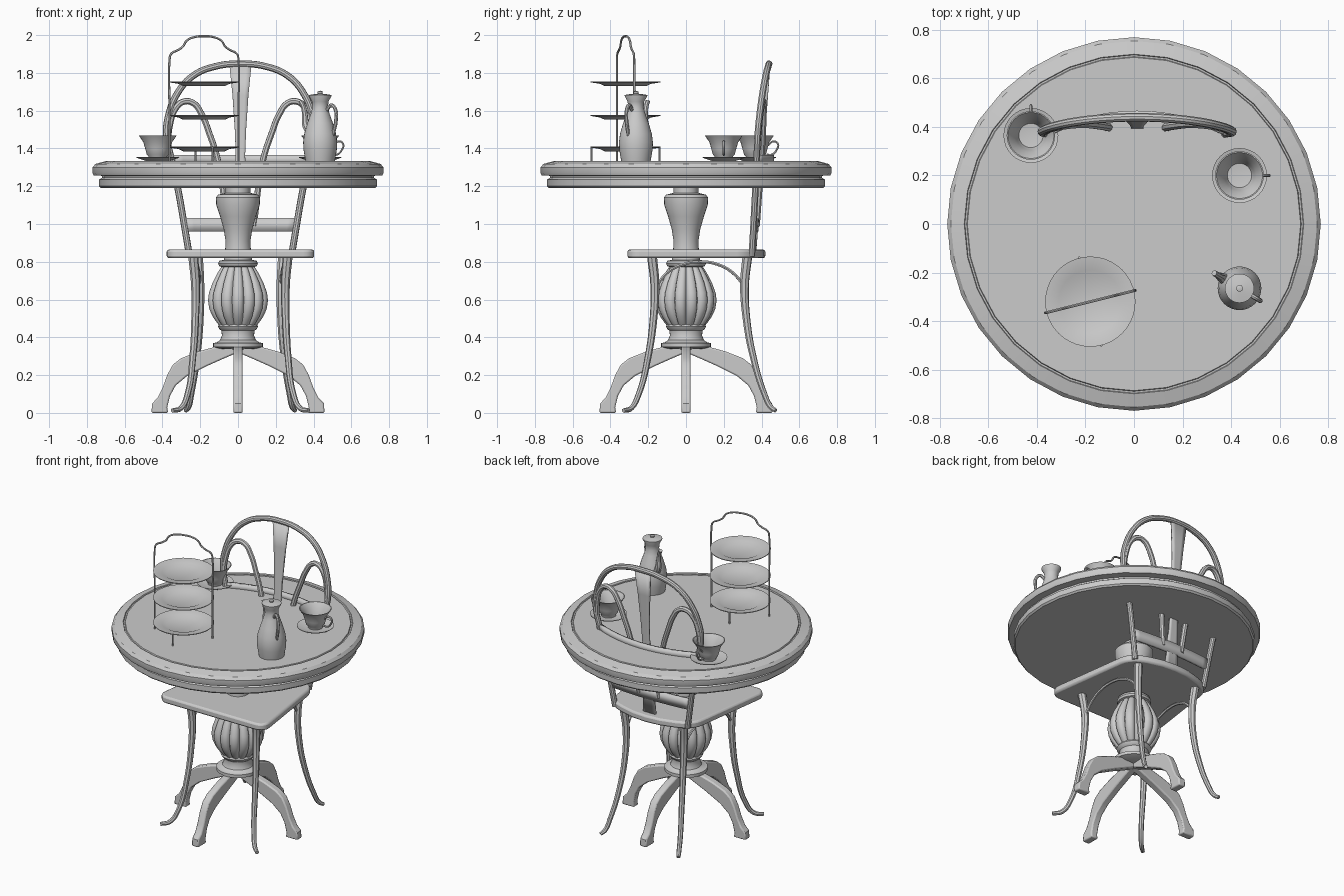
import bpy, bmesh
from math import sin, cos, pi, radians, atan2
from mathutils import Matrix, Vector

if "Cube" in bpy.data.objects:
    bpy.data.objects.remove(bpy.data.objects["Cube"])


def finish(name, bm):
    bmesh.ops.remove_doubles(bm, verts=bm.verts, dist=1e-5)
    bmesh.ops.recalc_face_normals(bm, faces=bm.faces)
    me = bpy.data.meshes.new(name)
    bm.to_mesh(me)
    bm.free()
    ob = bpy.data.objects.new(name, me)
    bpy.context.collection.objects.link(ob)
    return ob


def lathe(name, prof, n=32, loc=(0, 0, 0), mod=lambda a: 1.0):
    """Revolve (radius, z) points; mod scales the radius around the circle."""
    bm = bmesh.new()
    rings = []
    for r, z in prof:
        rings.append([bm.verts.new((loc[0] + r * mod(2 * pi * i / n) * cos(2 * pi * i / n),
                                    loc[1] + r * mod(2 * pi * i / n) * sin(2 * pi * i / n),
                                    loc[2] + z)) for i in range(n)])
    for a, b in zip(rings, rings[1:]):
        for i in range(n):
            bm.faces.new((a[i], a[(i + 1) % n], b[(i + 1) % n], b[i]))
    return finish(name, bm)


def tube(name, pts, radius, res=2, steps=8, radii=None):
    """Smooth round rod through points."""
    cu = bpy.data.curves.new(name, 'CURVE')
    cu.dimensions = '3D'
    cu.bevel_depth, cu.bevel_resolution, cu.resolution_u = radius, res, steps
    cu.use_fill_caps = True
    sp = cu.splines.new('BEZIER')
    sp.bezier_points.add(len(pts) - 1)
    for i, (bp, p) in enumerate(zip(sp.bezier_points, pts)):
        bp.co = p
        bp.handle_left_type = bp.handle_right_type = 'AUTO'
        if radii:
            bp.radius = radii[i]
    ob = bpy.data.objects.new(name, cu)
    bpy.context.collection.objects.link(ob)
    bpy.ops.object.select_all(action='DESELECT')
    ob.select_set(True)
    bpy.context.view_layer.objects.active = ob
    bpy.ops.object.convert(target='MESH')
    return bpy.context.object


def prism(name, pts, mat, depth, bevel, round_off=0.0):
    """Extrude a flat outline along its local z, centred, and bevel the rims."""
    bm = bmesh.new()
    f = bm.faces.new([bm.verts.new((x, y, -depth / 2)) for x, y in pts])
    if round_off:
        corners = sorted(bm.verts, key=lambda v: -abs(v.co.x))[:4]
        bmesh.ops.bevel(bm, geom=corners, offset=round_off, segments=5,
                        affect='VERTICES', profile=0.5)
        f = bm.faces[:][0]
    geo = bmesh.ops.extrude_face_region(bm, geom=[f])['geom']
    bmesh.ops.translate(bm, vec=(0, 0, depth),
                        verts=[g for g in geo if isinstance(g, bmesh.types.BMVert)])
    bmesh.ops.transform(bm, matrix=mat, verts=bm.verts)
    ob = finish(name, bm)
    b = ob.modifiers.new('bevel', 'BEVEL')
    b.width, b.segments, b.limit_method, b.angle_limit = bevel, 2, 'ANGLE', radians(50)
    return ob


def panel(name, rows, yfun, thick, n=12):
    """Bent slat: rows of (half width, z), depth from yfun."""
    bm = bmesh.new()
    grid = []
    for w, z in rows:
        xs = [w * (2 * i / n - 1) for i in range(n + 1)]
        grid.append([bm.verts.new((CX + x, yfun(x, z), z)) for x in xs])
    for a, b in zip(grid, grid[1:]):
        for i in range(n):
            bm.faces.new((a[i], a[i + 1], b[i + 1], b[i]))
    ob = finish(name, bm)
    s = ob.modifiers.new('solid', 'SOLIDIFY')
    s.thickness, s.offset = thick, 0
    return ob


# --- table ---
lathe('table_top', [(0, 1.19), (.725, 1.19), (.735, 1.2), (.735, 1.235), (.72, 1.245), (.72, 1.255),
                    (.765, 1.258), (.77, 1.27), (.77, 1.30), (.755, 1.318), (.70, 1.333),
                    (.697, 1.326), (.69, 1.326), (.687, 1.333), (0, 1.333)], 32)
lathe('pedestal_column', [(0, 1.2), (.065, 1.2), (.065, 1.165), (.105, 1.155), (.117, 1.14), (.115, 1.1),
                          (.095, 1.04), (.075, .97), (.066, .91), (.068, .86), (.075, .81),
                          (.10, .805), (.105, .79), (.10, .777), (.08, .77), (0, .77)], 32)
lathe('fluted_bulb', [(0, .785), (.085, .78), (.108, .745), (.137, .69), (.157, .635), (.162, .595),
                      (.155, .55), (.137, .51), (.112, .475), (.09, .45), (0, .45)], 112,
      mod=lambda a: .86 + .14 * abs(sin(7 * a)) ** .5)
lathe('pedestal_base', [(0, .47), (.10, .468), (.106, .457), (.10, .445), (.088, .435), (.085, .41),
                        (.095, .385), (.115, .372), (.132, .37), (.132, .35), (.10, .34), (0, .335)], 32)
foot = [(.0, .35), (.12, .35), (.21, .325), (.3, .29), (.345, .255), (.375, .2), (.40, .13), (.425, .08),
        (.455, .05), (.458, 0), (.37, 0), (.375, .03), (.36, .09), (.33, .145), (.27, .195), (.16, .25),
        (.07, .29), (0, .32)]
for k in range(4):
    prism('pedestal_leg', foot, Matrix.Rotation(k * pi / 2, 4, 'Z') @ Matrix.Rotation(pi / 2, 4, 'X'),
          .05, .008)

# --- chair ---
CX = .013


def back_y(x, z):
    return .33 + (z - .85) * .075 + .035 * (1 - (x / .41) ** 2)


outline = [(-.40, -.31), (.40, -.31), (.31, .34), (.2, .385), (.1, .412), (0, .42),
           (-.1, .412), (-.2, .385), (-.31, .34)]
prism('seat', outline, Matrix.Translation((CX, 0, .842)), .046, .012, .07)
for s in (-1, 1):
    tube('front_leg', [(CX + s * x, y, z) for x, y, z in (
        (.25, -.18, .83), (.238, -.165, .68), (.24, -.172, .5), (.252, -.2, .3), (.28, -.25, .1),
        (.315, -.29, .025), (.36, -.33, .012))], .024, 2, 6, [1.1, 1, .85, .75, .65, .6, .5])
    tube('back_leg', [(CX + s * x, y, z) for x, y, z in (
        (.225, .325, .83), (.215, .31, .68), (.215, .32, .5), (.23, .355, .3), (.26, .415, .1),
        (.275, .45, .03), (.29, .475, .012))], .024, 2, 6, [1.1, 1, .85, .75, .65, .6, .5])
    tube('side_brace', [(CX + s * x, y, z) for x, y, z in (
        (.24, -.16, .67), (.24, -.09, .75), (.24, .0, .79), (.235, .08, .80), (.23, .17, .785),
        (.22, .25, .74), (.215, .31, .67))], .009, 1, 5)
    # inner loops of the back
    tube('inner_hoop', [(CX + s * x, back_y(x, z), z) for x, z in (
        (.385, 1.42), (.375, 1.52), (.345, 1.61), (.30, 1.648), (.25, 1.64), (.205, 1.58),
        (.165, 1.48), (.12, 1.34), (.07, .99))], .017, 2, 6)

half = [(.27, .83), (.295, .98), (.332, 1.19), (.37, 1.36), (.392, 1.47), (.383, 1.565), (.335, 1.69),
        (.25, 1.785), (.13, 1.835)]
hoop = [(-x, z) for x, z in half] + [(0, 1.848)] + half[::-1]
tube('back_hoop', [(CX + x, back_y(x, z), z) for x, z in hoop], .018, 3, 6)
panel('back_splat', [(.045, .86), (.038, 1.03), (.028, 1.2), (.025, 1.37), (.03, 1.5), (.042, 1.68),
                     (.058, 1.84)], back_y, .014, 4)
panel('lower_back_rail', [(.295, .96), (.30, 1.03)], back_y, .02)
panel('middle_back_rail', [(.365, 1.315), (.37, 1.365)],
      lambda x, z: .372 + .085 * (1 - (x / .37) ** 2), .02)

# --- cups and saucers ---
TZ = 1.333
for x, y, ang in ((-.425, .365, pi / 2), (.435, .2, 0)):
    loc = (x, y, TZ)
    lathe('saucer', [(0, 0), (.06, 0), (.112, .018), (.113, .022), (.06, .008), (0, .008)], 32, loc)
    lathe('cup', [(0, .01), (.045, .01), (.047, .022), (.058, .035), (.066, .065), (.076, .1), (.1, .135),
                  (.095, .135), (.07, .1), (.06, .065), (.05, .04), (0, .034)], 32, loc)
    tube('cup_handle', [(x + r * cos(ang), y + r * sin(ang), TZ + z) for r, z in (
        (.07, .085), (.1, .105), (.122, .09), (.115, .06), (.09, .035), (.06, .035))], .006, 1, 5)

# --- coffee pot ---
px, py = .435, -.265
lathe('coffee_pot', [(0, 0), (.078, 0), (.08, .012), (.088, .06), (.09, .1), (.084, .145), (.068, .2),
                     (.05, .25), (.041, .285), (.044, .315), (.06, .345), (.06, .35), (.03, .355),
                     (.012, .357), (.014, .368), (0, .373)], 32, (px, py, TZ))
ang = atan2(.06, -.1)


def around_pot(pts):
    return [(px + r * cos(ang), py + r * sin(ang), TZ + z) for r, z in pts]


tube('pot_spout', around_pot([(.06, .15), (.088, .19), (.095, .25), (.105, .29), (.122, .318)]),
     .02, 2, 6, [1.2, 1, .75, .65, .6])
tube('pot_handle', around_pot([(-.04, .27), (-.07, .295), (-.093, .275), (-.098, .22), (-.085, .16),
                               (-.07, .12)]), .01, 2, 6)

# --- tiered stand ---
sx, sy, tilt = -.18, -.32, radians(14)
ux, uy = cos(tilt), sin(tilt)
for z in (1.385, 1.552, 1.73):
    lathe('stand_plate', [(0, 0), (.11, 0), (.135, .012), (.185, .02), (.186, .025), (.13, .018),
                          (.105, .006), (0, .006)], 40, (sx, sy, z))
arm = [(.188, 1.333), (.188, 1.6), (.188, 1.87), (.18, 1.9), (.14, 1.922), (.115, 1.94), (.095, 1.97),
       (.05, 1.99)]
path = [(-r, z) for r, z in arm] + [(0, 1.994)] + arm[::-1]
tube('stand_frame', [(sx + r * ux, sy + r * uy, z) for r, z in path], .006, 1, 4)
for s in (-1, 1):
    x, y = sx - s * .186 * uy, sy + s * .186 * ux
    tube('stand_foot', [(x, y, 1.333), (x, y, 1.405)], .006, 1, 1)

# smooth shading with crisp edges
bpy.ops.object.select_all(action='SELECT')
bpy.ops.object.shade_smooth_by_angle(angle=radians(35))
